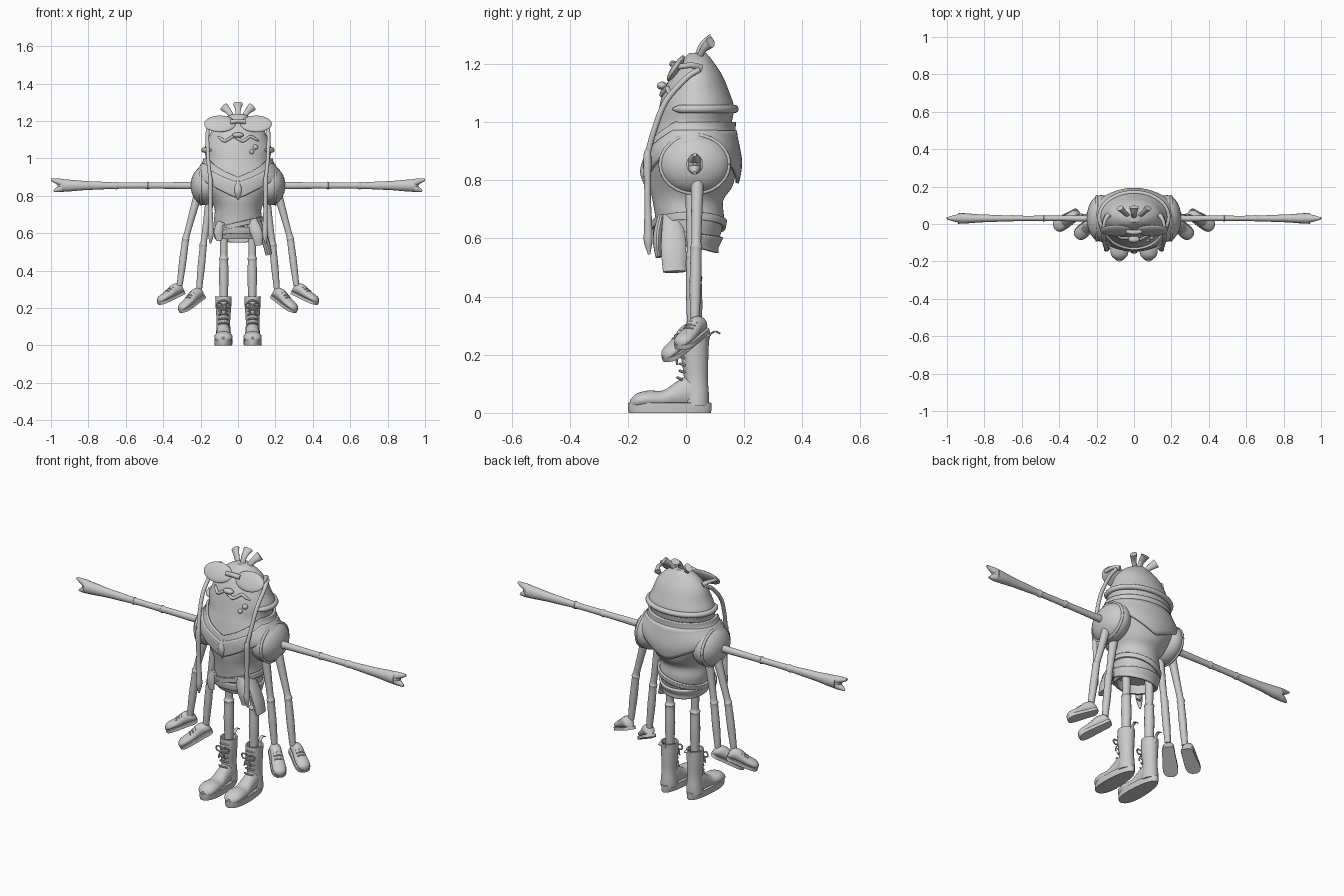
import bpy, bmesh
from math import sin, cos, pi, radians
from mathutils import Vector as V, Matrix

cube = bpy.data.objects.get("Cube")
if cube:
    bpy.data.objects.remove(cube)

grey = bpy.data.materials.new("plain_grey")
grey.use_nodes = True
TONE = (0.6, 0.6, 0.6, 1)
grey.diffuse_color = TONE
grey.node_tree.nodes["Principled BSDF"].inputs["Base Color"].default_value = TONE


def finish(name, bm, mirror=False, thick=0, angle=40):
    bmesh.ops.recalc_face_normals(bm, faces=bm.faces)
    mesh = bpy.data.meshes.new(name)
    bm.to_mesh(mesh)
    bm.free()
    mesh.materials.append(grey)
    ob = bpy.data.objects.new(name, mesh)
    bpy.context.collection.objects.link(ob)
    if thick:
        m = ob.modifiers.new("thickness", 'SOLIDIFY')
        m.thickness, m.offset = thick, 0
    if mirror:
        m = ob.modifiers.new("mirror", 'MIRROR')
        m.use_mirror_merge = False
    bpy.ops.object.select_all(action='DESELECT')
    bpy.context.view_layer.objects.active = ob
    ob.select_set(True)
    bpy.ops.object.shade_smooth_by_angle(angle=radians(angle))
    return ob


def loft(name, rings, cap=True, **kw):
    bm = bmesh.new()
    rows = [[bm.verts.new(p) for p in r] for r in rings]
    n = len(rows[0])
    for a, b in zip(rows, rows[1:]):
        for i in range(n):
            j = (i + 1) % n
            bm.faces.new((a[i], a[j], b[j], b[i]))
    if cap:
        bm.faces.new(rows[0])
        bm.faces.new(rows[-1])
    return finish(name, bm, **kw)


def spline(rows, steps):
    """Smooth interpolation through rows of equal length tuples."""
    pts = [V(r) for r in rows]
    pts = [pts[0] * 2 - pts[1]] + pts + [pts[-1] * 2 - pts[-2]]
    out = []
    for a, b, c, d in zip(pts, pts[1:], pts[2:], pts[3:]):
        for k in range(steps):
            t = k / steps
            out.append(b + (c - a) * t / 2 + (a * 2 - b * 5 + c * 4 - d) * t * t / 2
                       + (b * 3 - a - c * 3 + d) * t ** 3 / 2)
    return out + [pts[-2]]


def tube(name, path, radii, flat=1, side=(0, 1, 0), sides=14, steps=4, **kw):
    """Round or flattened tube; flat scales the radius along the side axis."""
    pts = spline(path, steps)
    rad = spline([(r, 0) for r in radii], steps)
    rings = []
    for i, p in enumerate(pts):
        t = (pts[min(i + 1, len(pts) - 1)] - pts[max(i - 1, 0)]).normalized()
        u = V(side)
        u = (u - t * u.dot(t)).normalized()
        w = t.cross(u)
        r = max(rad[i][0], 0.001)
        rings.append([p + u * (r * flat * cos(a)) + w * (r * sin(a))
                      for a in (2 * pi * k / sides for k in range(sides))])
    return loft(name, rings, **kw)


def ball(name, centre, size, tilt=0, **kw):
    bm = bmesh.new()
    bmesh.ops.create_uvsphere(bm, u_segments=28, v_segments=16, radius=1)
    bm.transform(Matrix.Translation(centre) @ Matrix.Rotation(tilt, 4, 'X')
                 @ Matrix.Diagonal((*size, 1)))
    return finish(name, bm, **kw)


# Head and torso: height, half width, front y, back y
PROFILE = [(1.237, .03, .01, .07), (1.21, .085, -.015, .092), (1.16, .135, -.05, .125),
           (1.10, .16, -.08, .15), (1.05, .18, -.092, .165), (1.0, .172, -.103, .158),
           (.96, .185, -.113, .158), (.90, .225, -.125, .17), (.85, .205, -.13, .175),
           (.78, .15, -.125, .16), (.73, .125, -.115, .128), (.67, .128, -.105, .13),
           (.61, .12, -.1, .118), (.57, .112, -.085, .1)]
SMOOTH = spline(PROFILE, 5)
TURN = [2 * pi * k / 56 for k in range(56)]


def skin(z, t, off=0):
    """Point on the body at height z and angle t, measured from the front."""
    for a, b in zip(SMOOTH, SMOOTH[1:]):
        if b[0] <= z:
            break
    r = a.lerp(b, min(1, max(0, (a[0] - z) / (a[0] - b[0]))))
    mid, deep = (r[2] + r[3]) / 2, (r[3] - r[2]) / 2
    return V(((r[1] + off) * sin(t), mid - (deep + off) * cos(t), z))


def drape(name, top, bottom, off, thick=.012):
    rows = []
    for k in range(9):
        f = k / 8
        rows.append([skin(top(t) * (1 - f) + bottom(t) * f, t, off) for t in TURN])
    loft(name, rows, cap=False, thick=thick)


def front_v(t):
    return max(0, 1 - min(t, 2 * pi - t) / 1.1)


body = [[skin(r[0], t) for t in TURN] for r in SMOOTH]
body += [[V((p.x * .88, p.y * .88, z)) for p in body[-1]] for z in (.57, .62)]
loft("head_and_torso", body)

# Neck scarf, shawl and shirt folds
drape("neck_scarf", lambda t: 1.0 - .1 * front_v(t), lambda t: .965 - .1 * front_v(t), .008)
drape("shawl", lambda t: .97 - .1 * front_v(t), lambda t: .79 + .13 * abs(sin(t)) ** 1.5, .012)
drape("shirt_belt", lambda t: .66 + .03 * sin(t), lambda t: .635 + .03 * sin(t), .006)
drape("shirt_hem", lambda t: .62 + .015 * cos(t), lambda t: .575 + .025 * cos(t), .006)
tube("hood_brim", [skin(1.045, .9 + k * (2 * pi - 1.8) / 20, .002) for k in range(21)],
     [.004] + [.014] * 19 + [.004], side=(0, 0, 1), steps=2)
ball("shoulder", (.175, .03, .855), (.078, .125, .105), mirror=True)
tube("shoulder_seam", [(.2, .03 + .118 * cos(k * pi / 12), .855 + .1 * sin(k * pi / 12))
                       for k in range(25)], [.007] * 25, side=(1, 0, 0), steps=1, mirror=True)

# Hip cloths
tube("hip_cloth", [(.1, -.055, .68), (.125, -.045, .62), (.15, -.042, .55), (.165, -.04, .485)],
     [.025, .04, .044, .04], flat=.45, side=(1, 0, .3))
tube("front_sash", [(.07, -.085, .67), (.1, -.098, .6), (.11, -.095, .535)],
     [.03, .032, .02], flat=.5, side=(0, 1, 0))
tube("side_sash", [(-.09, -.08, .66), (-.105, -.085, .61), (-.1, -.085, .56)],
     [.02, .024, .016], flat=.5)

# Hair stubs
tube("middle_hair", [(0, .035, 1.22), (0, .055, 1.265), (0, .09, 1.29)], [.014, .016, .026], flat=.6)
tube("side_hair", [(.025, .04, 1.21), (.05, .06, 1.25), (.075, .085, 1.275)],
     [.014, .016, .024], flat=.7, mirror=True)

# Glasses and hanging cords
ball("lens", (.097, -.035, 1.185), (.084, .014, .052), tilt=-.58, mirror=True)
tube("glasses_bridge", [(-.04, -.04, 1.195), (0, -.045, 1.2), (.04, -.04, 1.195)], [.012] * 3)
tube("glasses_arm", [(.165, -.03, 1.19), (.155, .02, 1.195), (.135, .05, 1.185)],
     [.01, .01, .014], mirror=True)
tube("cord", [(.15, .045, 1.18), (.162, 0, 1.15), (.163, -.07, 1.07), (.157, -.11, .97),
              (.148, -.132, .89)], [.01] * 5, mirror=True)
tube("cord_tassel", [(.148, -.132, .905), (.148, -.133, .87), (.147, -.132, .75), (.145, -.13, .64),
                     (.145, -.13, .59), (.148, -.127, .545)],
     [.009, .014, .011, .014, .015, .004], mirror=True)

# Face details
tube("upper_lip", [skin(1.105 + .012 * cos(k * pi / 2), -.75 + k * .15, .002) for k in range(11)],
     [.003] + [.008] * 9 + [.003], side=(0, 0, 1), steps=3)
ball("nose", (0, -.082, 1.125), (.03, .018, .014))
ball("upper_stud", skin(1.06, .55), (.014,) * 3)
ball("lower_stud", skin(1.035, .42), (.012,) * 3)
tube("pendant", [(0, -.14, .885), (0, -.146, .83), (0, -.14, .78)], [.006, .02, .004], flat=.6)

# Straight arms with forked hands
tube("arm", [(x, .03, .855) for x in (.19, .3, .46, .48, .5, .63, .65, .67, .75, .82, .9, .94)],
     [.022, .019, .017, .021, .017, .017, .021, .018, .022, .025, .032, .034],
     flat=.85, mirror=True)
for label, x, tip in (("upper", 1.0, .887), ("middle", .965, .858), ("lower", .985, .825)):
    tube(label + "_finger", [(.9, .03, .855), (.945, .03, (tip + .855) / 2), (x, .03, tip)],
         [.026, .021, .006], mirror=True)


def hanging_limb(label, hip, knee, ankle, heel, toe):
    h, k, a = V(hip), V(knee), V(ankle)
    path = [h, h.lerp(k, .5), h.lerp(k, .92), k, k.lerp(a, .08), k.lerp(a, .5), a]
    tube(label + "_limb", path, [.025, .02, .017, .021, .019, .02, .016], mirror=True)
    # Shoe cross sections: position, half width, height above the sole
    heel, toe = V(heel), V(toe)
    d = (toe - heel).normalized()
    up = (V((0, 0, 1)) - d * d.z).normalized()
    side = d.cross(up)
    shape = spline([(-.02, .012, .03), (.06, .027, .055), (.28, .029, .062), (.55, .033, .045),
                    (.8, .034, .038), (.94, .025, .03), (1, .008, .016)], 3)
    rings, sole = [], []
    for f, w, tall in shape:
        c = heel.lerp(toe, f)
        rings.append([c + side * (w * cos(t)) + up * (tall * (.5 + .5 * sin(t))) for t in TURN[::3]])
        sole.append([c + side * (x * (w + .004)) + up * y
                     for x, y in ((-1, -.008), (1, -.008), (1, .008), (-1, .008))])
    loft(label + "_shoe", rings, mirror=True)
    loft(label + "_shoe_sole", sole, mirror=True)
    for f in (.36, .46, .56):
        c = heel.lerp(toe, f) + up * (.068 - .045 * f)
        tube(label + "_shoe_lace", [c - side * .02 - up * .004, c + up * .003, c + side * .02 - up * .004],
             [.004] * 3, side=up, sides=8, mirror=True)


hanging_limb("outer", (.2, .04, .86), (.28, .035, .57), (.312, .03, .32),
             (.295, .06, .285), (.422, -.02, .225))
hanging_limb("inner", (.145, .02, .82), (.185, .02, .54), (.208, .02, .3),
             (.19, .04, .265), (.305, -.068, .182))

# Standing legs
tube("leg", [(.076, .03, z) for z in (.64, .52, .48, .465, .45, .36, .22)],
     [.024, .021, .02, .027, .024, .026, .02], mirror=True)

# Boots
BX = .078
shaft = spline([(.262, .032, .044, .046), (.2, .03, .041, .047), (.12, .034, .036, .041),
                (.06, .035, .04, .044), (.025, .035, .042, .044)], 4)
shaft = [(.22, .032, .03, .032), (.262, .032, .036, .038)] + shaft
loft("boot_shaft", [[V((BX + rx * sin(t), cy - ry * cos(t), z)) for t in TURN[::2]]
                    for z, cy, rx, ry in shaft], mirror=True)
foot = spline([(.05, .036, .11), (.01, .037, .13), (-.035, .038, .105), (-.08, .043, .077),
               (-.13, .049, .077), (-.17, .042, .066), (-.192, .018, .045)], 4)
loft("boot_foot", [[V((BX + w * cos(t), y, .015 + (top - .015) * (.5 + .5 * sin(t))))
                    for t in TURN[::2]] for y, w, top in foot], mirror=True)
outline = [(sin(t), -cos(t)) for t in TURN]
loft("boot_sole", [[V((BX + x * (.047 - .007 * y + .008 * y * y) * s, -.056 + .144 * y * s, z))
                    for x, y in outline] for z, s in ((0, .98), (.012, 1), (.034, 1), (.036, .95))],
     mirror=True)
tube("boot_pull_loop", [(BX, .075, .23), (BX, .08, .265), (BX, .1, .28), (BX, .118, .272)],
     [.009] * 4, flat=.35, mirror=True)
for k in range(6):
    z = .115 + k * .024
    y = -.026 + .008 * k if k < 2 else -.016
    tube("boot_lace", [(BX - .026, y + .012, z), (BX, y - .003, z + .006), (BX + .026, y + .012, z)],
         [.005] * 3, side=(0, 0, 1), sides=8, mirror=True)
for s in (-1, 1):
    tube("lace_bow", [(BX, -.018, .215), (BX + s * .025, -.028, .228), (BX + s * .04, -.022, .212),
                      (BX + s * .022, -.026, .2), (BX, -.018, .212)],
         [.004] * 5, side=(0, 1, .1), sides=8, mirror=True)
    tube("lace_end", [(BX, -.02, .212), (BX + s * .012, -.032, .19), (BX + s * .018, -.03, .165)],
         [.004] * 3, sides=8, mirror=True)
